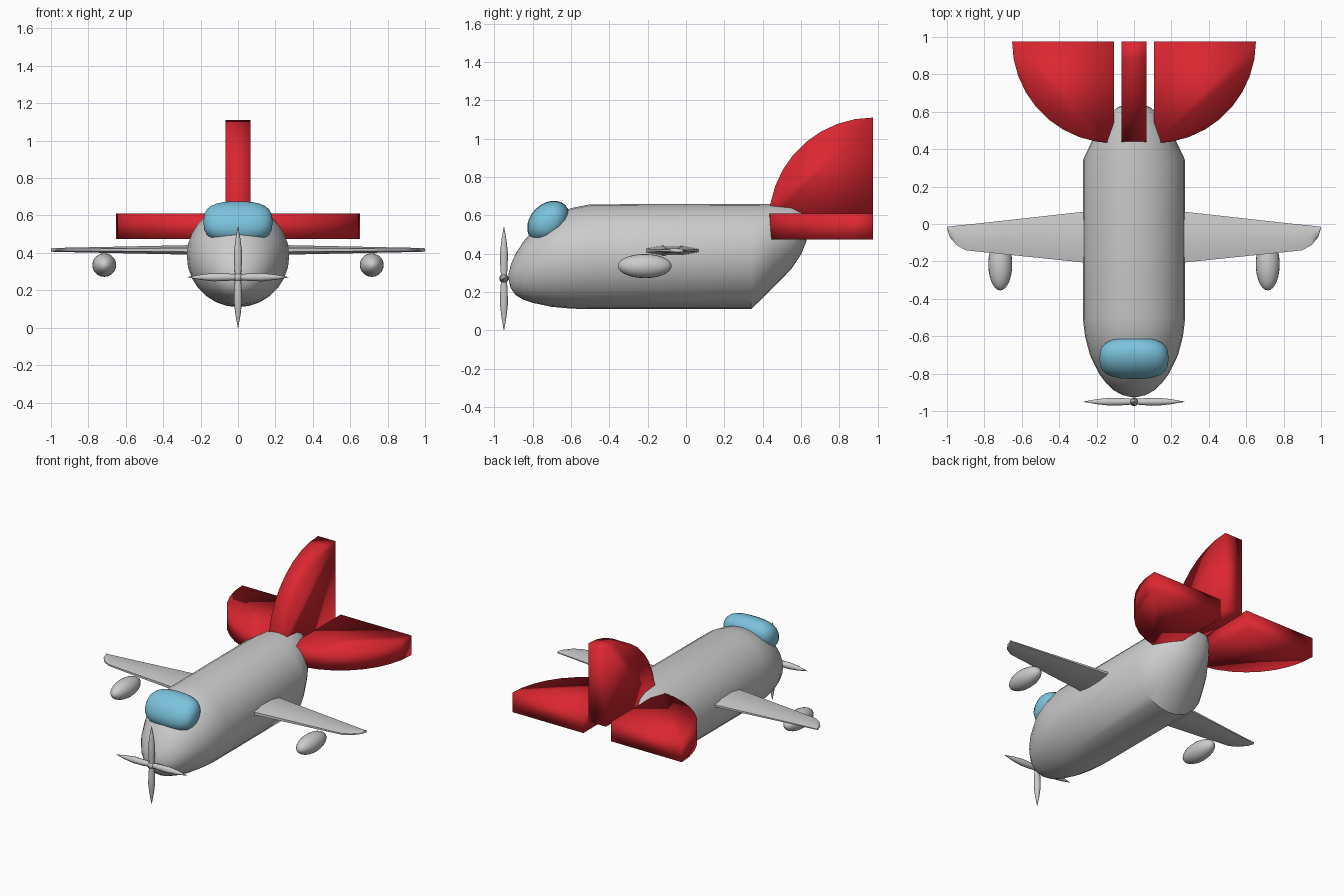
import bpy, bmesh, math
from mathutils import Vector, Matrix

if "Cube" in bpy.data.objects:
    bpy.data.objects.remove(bpy.data.objects["Cube"])


def material(name, rgb):
    m = bpy.data.materials.new(name)
    m.diffuse_color = (*rgb, 1)
    m.use_nodes = True
    m.node_tree.nodes["Principled BSDF"].inputs["Base Color"].default_value = m.diffuse_color
    return m


red = material("red", (0.72, 0.02, 0.03))
blue = material("blue", (0.2, 0.55, 0.72))


def finish(name, bm, mat=None, angle=40):
    bmesh.ops.recalc_face_normals(bm, faces=bm.faces)
    me = bpy.data.meshes.new(name)
    bm.to_mesh(me)
    bm.free()
    ob = bpy.data.objects.new(name, me)
    bpy.context.collection.objects.link(ob)
    if mat:
        me.materials.append(mat)
    bpy.ops.object.select_all(action='DESELECT')
    ob.select_set(True)
    bpy.context.view_layer.objects.active = ob
    bpy.ops.object.shade_smooth_by_angle(angle=math.radians(angle))
    return ob


def loft(bm, rings):
    """Skin a list of equal-length point rings and cap both ends."""
    loops = [[bm.verts.new(p) for p in r] for r in rings]
    n = len(loops[0])
    for a, b in zip(loops, loops[1:]):
        for i in range(n):
            j = (i + 1) % n
            bm.faces.new((a[i], a[j], b[j], b[i]))
    bm.faces.new(loops[0])
    bm.faces.new(loops[-1])


def circle(n):
    return [(math.cos(2 * math.pi * i / n), math.sin(2 * math.pi * i / n)) for i in range(n)]


# Fuselage: stations of y, bottom z, top z, half width
stations = [(-.925, .262, .298, .018), (-.915, .22, .34, .06), (-.89, .185, .398, .108),
            (-.85, .16, .46, .15), (-.80, .143, .52, .187), (-.70, .122, .595, .236),
            (-.60, .113, .637, .262), (-.50, .11, .657, .274), (.34, .11, .66, .274),
            (.45, .217, .66, .222), (.55, .32, .655, .155), (.60, .395, .637, .118),
            (.625, .455, .61, .085), (.638, .50, .57, .045)]
bm = bmesh.new()
loft(bm, [[(w * c, y, (b + t) / 2 + (t - b) / 2 * s) for c, s in circle(28)]
          for y, b, t, w in stations])
finish("fuselage", bm)

# Canopy: tilted ellipsoid with squarish ends
bm = bmesh.new()
bmesh.ops.create_uvsphere(bm, u_segments=24, v_segments=14, radius=1,
                          matrix=Matrix.Rotation(math.pi / 2, 4, 'Y'))
for v in bm.verts:
    x = math.copysign(abs(v.co.x), v.co.x)
    r = math.sqrt(max(0, 1 - x * x))
    k = (1 - abs(x) ** 2.8) ** (1 / 2.8) / r if r > 1e-4 else 1
    v.co = Vector((x * .185, v.co.y * k * .125, v.co.z * k * .095))
bm.transform(Matrix.Translation((0, -.718, .565)) @ Matrix.Rotation(math.radians(45), 4, 'X'))
finish("canopy", bm, blue, 60)

# Wings: stations of x, front y, rear y, half thickness
wing = [(.2, -.213, .073, .027), (.275, -.205, .065, .025), (.85, -.146, .001, .013),
        (.90, -.14, -.004, .012), (.95, -.112, -.009, .011), (.985, -.07, -.013, .010),
        (1.0, -.022, -.015, .008)]
section = [(0, -.4), (.3, -1), (.7, -.9), (1, -.3), (1, .3), (.7, .9), (.3, 1), (0, .4)]
for side, s in (("left", -1), ("right", 1)):
    bm = bmesh.new()
    loft(bm, [[(s * x, f + (r - f) * u, .416 + h * t) for u, t in section]
              for x, f, r, h in wing])
    finish(side + "_wing", bm, None, 50)

    # Pods hanging below the wings
    bm = bmesh.new()
    bmesh.ops.create_uvsphere(bm, u_segments=20, v_segments=14, radius=1,
                              matrix=Matrix.Rotation(math.pi / 2, 4, 'X'))
    bmesh.ops.scale(bm, vec=(.064, .14, .063), verts=bm.verts)
    bmesh.ops.translate(bm, vec=(s * .715, -.215, .335), verts=bm.verts)
    finish(side + "_pod", bm)


# Tail fins: thick quarter discs
def quarter_fin(name, place):
    R, n = .545, 9
    prof = [(0, 0)] + [(R * math.sin(math.pi / 2 * i / n), R * math.cos(math.pi / 2 * i / n))
                       for i in range(n + 1)]
    bm = bmesh.new()
    loft(bm, [[place(u, .977 - v, t) for u, v in prof] for t in (-.068, .068)])
    finish(name, bm, red, 180)


quarter_fin("tail_fin", lambda u, y, t: (t, y, .565 + u))
quarter_fin("right_tailplane", lambda u, y, t: (.107 + u, y, .542 + t))
quarter_fin("left_tailplane", lambda u, y, t: (-.107 - u, y, .542 + t))

# Propeller: two crossed spindles and a hub
hub = Vector((0, -.95, .27))
profile = [(-.27, .001), (-.2, .014), (-.13, .022), (-.06, .02), (0, .015),
           (.06, .02), (.13, .022), (.2, .014), (.27, .001)]
for name, turn in (("propeller_vertical", 0), ("propeller_horizontal", math.pi / 2)):
    bm = bmesh.new()
    loft(bm, [[(r * c, r * s, z) for c, s in circle(10)] for z, r in profile])
    bm.transform(Matrix.Translation(hub) @ Matrix.Rotation(turn, 4, 'Y'))
    finish(name, bm, None, 60)
bm = bmesh.new()
bmesh.ops.create_uvsphere(bm, u_segments=12, v_segments=8, radius=.024,
                          matrix=Matrix.Translation(hub))
finish("propeller_hub", bm)
